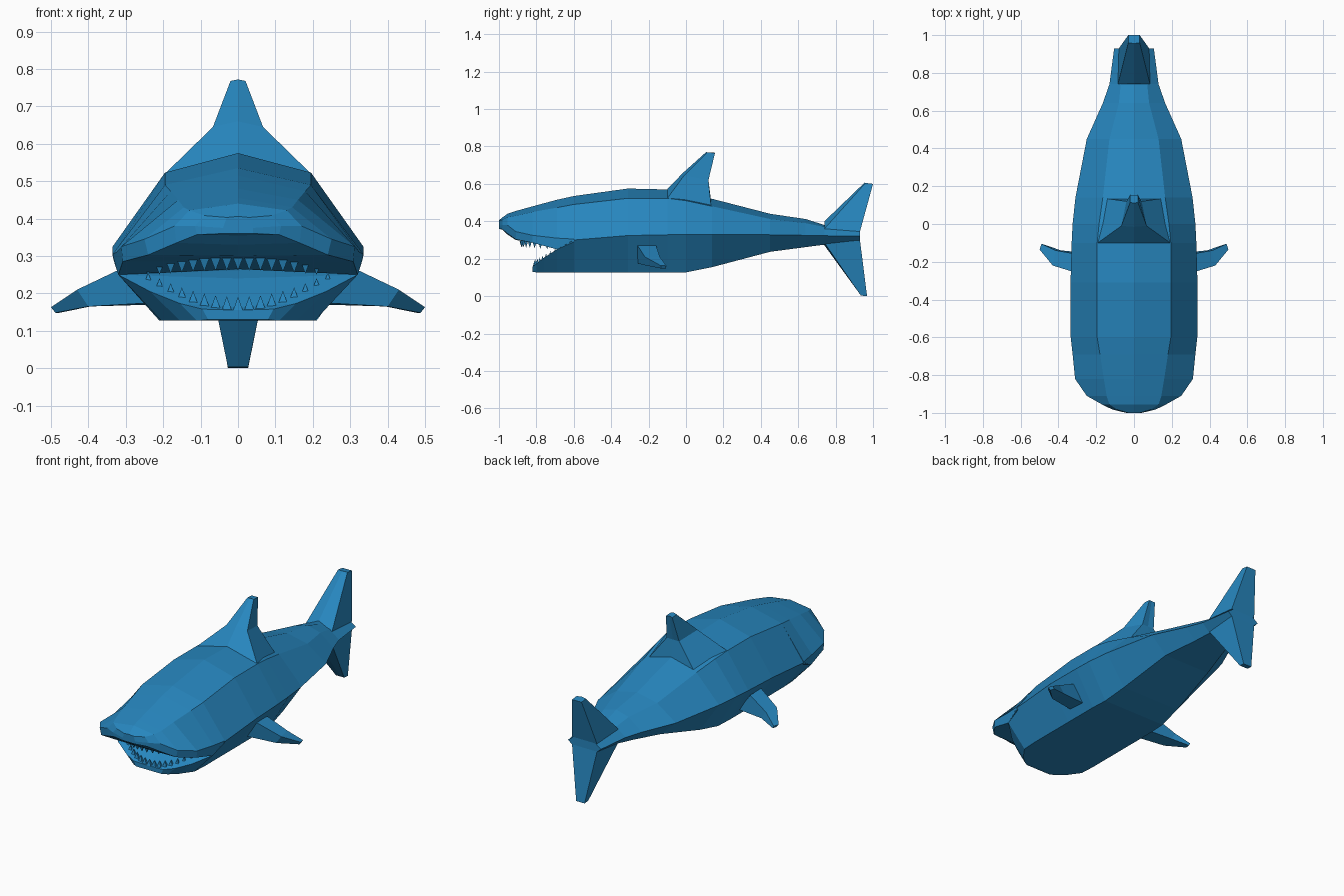
import bpy, bmesh
from mathutils import Vector

blue = bpy.data.materials.new("blue")
blue.diffuse_color = (0.02, 0.24, 0.52, 1)


def finish(name, bm):
    bmesh.ops.recalc_face_normals(bm, faces=bm.faces)
    mesh = bpy.data.meshes.new(name)
    bm.to_mesh(mesh)
    bm.free()
    mesh.materials.append(blue)
    ob = bpy.data.objects.new(name, mesh)
    bpy.context.collection.objects.link(ob)
    return ob


def loft(name, rings):
    """Skin closed rings of equal point count and cap both ends."""
    bm = bmesh.new()
    loops = [[bm.verts.new(p) for p in r] for r in rings]
    n = len(loops[0])
    for a, b in zip(loops, loops[1:]):
        for i in range(n):
            j = (i + 1) % n
            bm.faces.new((a[i], a[j], b[j], b[i]))
    bm.faces.new(loops[0])
    bm.faces.new(loops[-1])
    return finish(name, bm)


def mirrored(half):
    """Complete a half ring that starts and ends on x = 0."""
    return half + [(-x, y, z) for x, y, z in reversed(half[1:-1])]


def sections(name, rows, pts):
    loft(name, [mirrored([(x, r[0], z) for x, z in pts(*r[1:])]) for r in rows])


# Body: y, ridge z, shoulder x z, flank x z, belly x z
body = [
    (-0.60, 0.535, 0.195, 0.490, 0.335, 0.300, 0.21, 0.127),
    (-0.31, 0.575, 0.195, 0.523, 0.336, 0.324, 0.21, 0.127),
    (-0.10, 0.570, 0.195, 0.523, 0.330, 0.328, 0.21, 0.127),
    (0.00, 0.550, 0.185, 0.510, 0.325, 0.330, 0.205, 0.127),
    (0.14, 0.520, 0.165, 0.480, 0.310, 0.330, 0.19, 0.155),
    (0.45, 0.440, 0.130, 0.412, 0.250, 0.328, 0.15, 0.237),
    (0.64, 0.412, 0.080, 0.390, 0.165, 0.325, 0.10, 0.262),
    (0.74, 0.380, 0.070, 0.370, 0.130, 0.323, 0.08, 0.275),
    (0.93, 0.358, 0.060, 0.354, 0.105, 0.320, 0.07, 0.290),
]
sections("body", body, lambda t, sx, sz, fx, fz, bx, bz:
         [(0, t), (sx, sz), (fx, fz), (bx, bz), (0, bz)])

# Upper head: y, ridge z, shoulder x z, cheek x z, lip x z, palate z
head = [
    (-0.600, 0.535, 0.195, 0.490, 0.335, 0.305, 0.333, 0.290, 0.26),
    (-0.690, 0.515, 0.180, 0.473, 0.325, 0.310, 0.320, 0.250, 0.265),
    (-0.820, 0.480, 0.160, 0.450, 0.312, 0.325, 0.308, 0.285, 0.285),
    (-0.910, 0.455, 0.145, 0.430, 0.250, 0.345, 0.240, 0.303, 0.300),
    (-0.955, 0.440, 0.130, 0.422, 0.170, 0.380, 0.165, 0.335, 0.330),
    (-0.982, 0.420, 0.090, 0.408, 0.115, 0.380, 0.110, 0.357, 0.355),
    (-1.000, 0.406, 0.030, 0.403, 0.040, 0.375, 0.040, 0.360, 0.360),
]
sections("upper_head", head, lambda t, sx, sz, cx, cz, lx, lz, p:
         [(0, t), (sx, sz), (cx, cz), (lx, lz), (0, p)])

# Lower jaw: y, floor z, lip x z, chin x z
jaw = [
    (-0.60, 0.270, 0.335, 0.300, 0.21, 0.127),
    (-0.69, 0.240, 0.320, 0.250, 0.205, 0.127),
    (-0.76, 0.190, 0.235, 0.205, 0.155, 0.127),
    (-0.80, 0.163, 0.155, 0.173, 0.110, 0.127),
    (-0.82, 0.155, 0.095, 0.158, 0.080, 0.130),
]
sections("lower_jaw", jaw, lambda f, lx, lz, cx, cz:
         [(0, f), (lx, lz), (cx, cz), (0, cz)])


# Teeth: small pyramids along the jaw curves
def teeth(name, y0, dy, z0, dz, height):
    bm = bmesh.new()
    for i in range(-8, 9):
        t = i / 8
        c = Vector((0.24 * t, y0 + dy * t * t, z0 + dz * t * t))
        base = [bm.verts.new(c + Vector((0.013 * a, 0.010 * b, 0)))
                for a, b in ((-1, -1), (1, -1), (1, 1), (-1, 1))]
        tip = bm.verts.new(c + Vector((0, 0, height)))
        bm.faces.new(base)
        for k in range(4):
            bm.faces.new((base[k], base[(k + 1) % 4], tip))
    finish(name, bm)


teeth("upper_teeth", -0.88, 0.18, 0.295, -0.015, -0.034)
teeth("lower_teeth", -0.81, 0.11, 0.155, 0.065, 0.036)

# Fins on the centre line
loft("dorsal_fin", [mirrored(h) for h in (
    [(0, -0.10, 0.572), (0.192, -0.10, 0.523), (0.15, 0.135, 0.475), (0, 0.135, 0.50)],
    [(0, -0.015, 0.66), (0.067, -0.01, 0.645), (0.04, 0.12, 0.62), (0, 0.12, 0.62)],
    [(0, 0.11, 0.772), (0.02, 0.115, 0.768), (0.02, 0.155, 0.765), (0, 0.15, 0.768)])])
loft("upper_tail_fin", [mirrored(h) for h in (
    [(0, 0.74, 0.40), (0.085, 0.74, 0.36), (0.08, 0.93, 0.345), (0, 0.93, 0.345)],
    [(0, 0.955, 0.607), (0.03, 0.96, 0.605), (0.03, 1.0, 0.60), (0, 1.0, 0.60)])])
loft("lower_tail_fin", [mirrored(h) for h in (
    [(0, 0.73, 0.285), (0.085, 0.74, 0.285), (0.08, 0.93, 0.30), (0, 0.93, 0.30)],
    [(0, 0.935, 0.003), (0.027, 0.935, 0.003), (0.027, 0.968, 0), (0, 0.968, 0)])])

# Pectoral fins
pectoral = [
    [(0.30, -0.26, 0.272), (0.30, -0.16, 0.270), (0.23, -0.155, 0.17), (0.23, -0.26, 0.175)],
    [(0.43, -0.22, 0.210), (0.415, -0.14, 0.210), (0.385, -0.14, 0.167), (0.40, -0.22, 0.165)],
    [(0.50, -0.135, 0.163), (0.49, -0.105, 0.162), (0.483, -0.107, 0.147), (0.488, -0.135, 0.148)],
]
for side, s in (("left", 1), ("right", -1)):
    loft(side + "_pectoral_fin", [[(s * x, y, z) for x, y, z in r] for r in pectoral])
